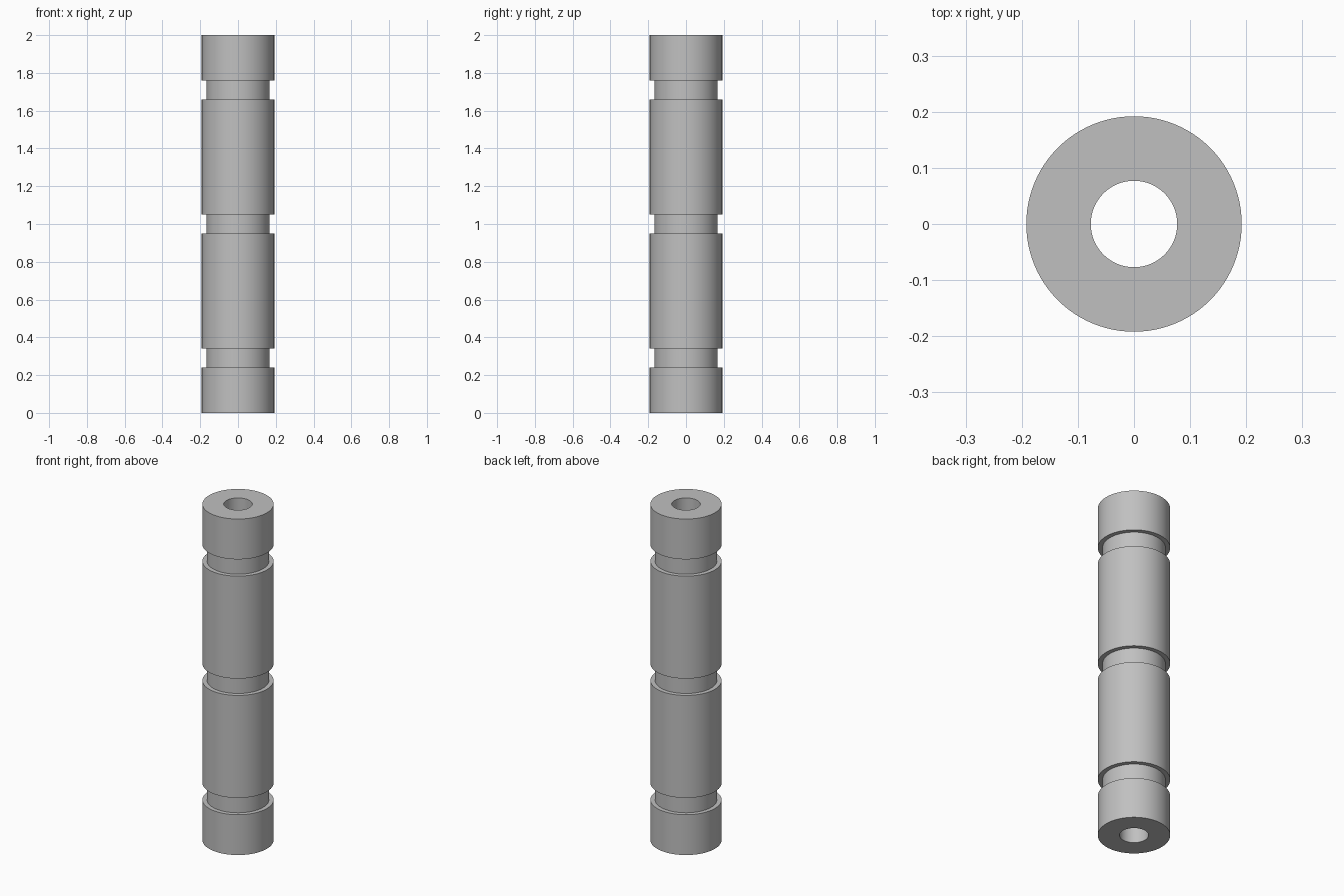
import bpy, bmesh, math

cube = bpy.data.objects.get("Cube")
if cube:
    bpy.data.objects.remove(cube, do_unlink=True)

OUTER, GROOVE, BORE = 0.192, 0.167, 0.077
HEIGHT, GROOVE_WIDTH = 2.0, 0.1
GROOVE_CENTRES = (0.29, 1.0, 1.71)
SEGMENTS = 96

# Single grey material
grey = bpy.data.materials.new("plain grey")
grey.use_nodes = True
colour = (0.53, 0.53, 0.53, 1)
grey.diffuse_color = colour
grey.node_tree.nodes["Principled BSDF"].inputs["Base Color"].default_value = colour

# Half section: bore, bottom rim, outer wall with grooves, top rim
profile = [(BORE, 0), (OUTER, 0)]
for centre in GROOVE_CENTRES:
    low, high = centre - GROOVE_WIDTH / 2, centre + GROOVE_WIDTH / 2
    profile += [(OUTER, low), (GROOVE, low), (GROOVE, high), (OUTER, high)]
profile += [(OUTER, HEIGHT), (BORE, HEIGHT)]

# Revolve the closed section into a grooved tube
bm = bmesh.new()
verts = [bm.verts.new((r, 0, z)) for r, z in profile]
edges = [bm.edges.new((a, b)) for a, b in zip(verts, verts[1:] + verts[:1])]
bmesh.ops.spin(bm, geom=verts + edges, cent=(0, 0, 0), axis=(0, 0, 1),
               angle=math.tau, steps=SEGMENTS, use_merge=True)
bmesh.ops.remove_doubles(bm, verts=bm.verts, dist=0.0001)
bmesh.ops.recalc_face_normals(bm, faces=bm.faces)

mesh = bpy.data.meshes.new("grooved_tube")
bm.to_mesh(mesh)
bm.free()
mesh.materials.append(grey)
tube = bpy.data.objects.new("grooved_tube", mesh)
bpy.context.collection.objects.link(tube)

# Smooth walls, sharp rims
bpy.ops.object.select_all(action='DESELECT')
tube.select_set(True)
bpy.context.view_layer.objects.active = tube
bpy.ops.object.shade_smooth_by_angle(angle=math.radians(30))
